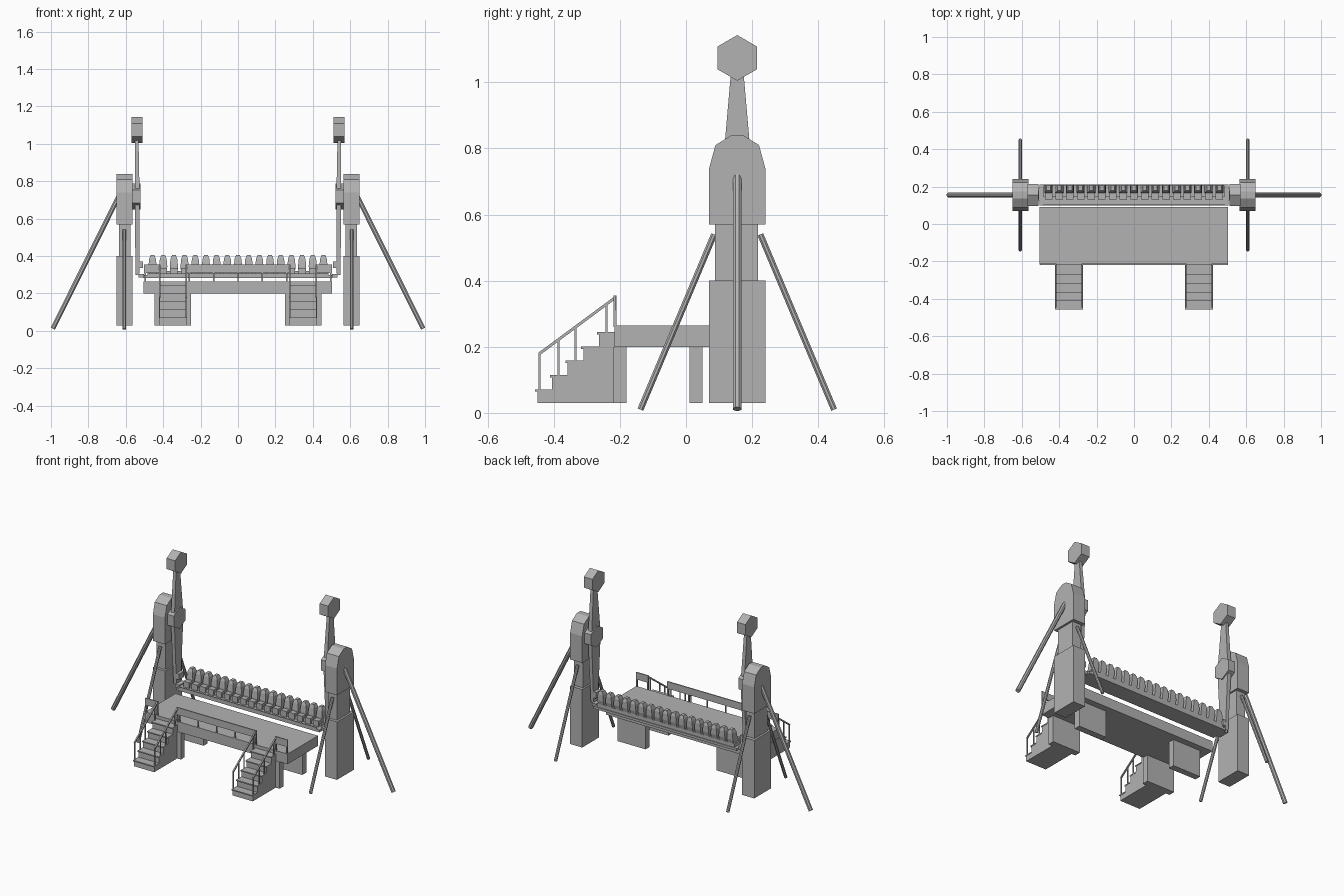
import bpy, bmesh, math
from mathutils import Vector

if "Cube" in bpy.data.objects:
    bpy.data.objects.remove(bpy.data.objects["Cube"])

grey = bpy.data.materials.new("plain_grey")
grey.use_nodes = True
COLOUR = (0.45, 0.45, 0.45, 1)
grey.diffuse_color = COLOUR
grey.node_tree.nodes["Principled BSDF"].inputs["Base Color"].default_value = COLOUR

MID = 0.155  # depth of the swing plane


def finish(name, bm):
    bmesh.ops.recalc_face_normals(bm, faces=bm.faces)
    mesh = bpy.data.meshes.new(name)
    bm.to_mesh(mesh)
    bm.free()
    mesh.materials.append(grey)
    ob = bpy.data.objects.new(name, mesh)
    bpy.context.collection.objects.link(ob)
    return ob


def loft(bm, rings):
    """Skin a list of equal-length point rings and cap both ends."""
    rows = [[bm.verts.new(p) for p in ring] for ring in rings]
    n = len(rows[0])
    for a, b in zip(rows, rows[1:]):
        for i in range(n):
            j = (i + 1) % n
            bm.faces.new((a[i], a[j], b[j], b[i]))
    bm.faces.new(rows[0][::-1])
    bm.faces.new(rows[-1])


def rect(x0, x1, y0, y1, z):
    return [(x0, y0, z), (x1, y0, z), (x1, y1, z), (x0, y1, z)]


def add_box(bm, x0, x1, y0, y1, z0, z1):
    loft(bm, [rect(x0, x1, y0, y1, z0), rect(x0, x1, y0, y1, z1)])


def add_prism(bm, profile, x0, x1):
    """Extrude a (y, z) profile along x."""
    loft(bm, [[(x, y, z) for y, z in profile] for x in (x0, x1)])


def add_rod(bm, a, b, r, sides=8):
    a, b = Vector(a), Vector(b)
    q = (b - a).to_track_quat('Z', 'Y')
    ring = [q @ Vector((r * math.cos(t), r * math.sin(t), 0))
            for t in (math.tau * (i + 0.5) / sides for i in range(sides))]
    loft(bm, [[a + p for p in ring], [b + p for p in ring]])


def box(name, *dims):
    bm = bmesh.new()
    add_box(bm, *dims)
    return finish(name, bm)


def prism(name, profile, x0, x1):
    bm = bmesh.new()
    add_prism(bm, profile, x0, x1)
    return finish(name, bm)


def hexagon(z, r):
    return [(MID + r * math.sin(i * math.pi / 3), z + r * math.cos(i * math.pi / 3))
            for i in range(6)]


def mirrored(ob):
    """Copy a part across the x = 0 plane."""
    bm = bmesh.new()
    bm.from_mesh(ob.data)
    for v in bm.verts:
        v.co.x *= -1
    finish(ob.name.replace("left", "right"), bm)


pair = []

# Towers
pair.append(box("left_tower_base", 0.565, 0.65, 0.07, 0.24, 0.03, 0.40))
pair.append(box("left_tower_neck", 0.575, 0.637, 0.088, 0.218, 0.40, 0.57))
half = [(0.085, 0.57), (0.085, 0.74), (0.066, 0.81), (0.018, 0.84)]
head = [(MID + y, z) for y, z in half] + [(MID - y, z) for y, z in half[::-1]]
pair.append(prism("left_tower_head", head, 0.565, 0.65))

# Tower struts
bm = bmesh.new()
add_rod(bm, (0.64, MID, 0.715), (0.99, MID, 0.012), 0.014)
for s in (-1, 1):
    add_rod(bm, (0.608, MID + s * 0.07, 0.54), (0.608, MID + s * 0.293, 0.01), 0.010)
pair.append(finish("left_tower_struts", bm))

# Swing arms with counterweight and hub
bm = bmesh.new()
loft(bm, [rect(0.528, 0.548, MID - 0.022, MID + 0.022, 0.30),
          rect(0.526, 0.552, MID - 0.046, MID + 0.046, 0.72),
          rect(0.532, 0.552, MID - 0.019, MID + 0.019, 1.03)])
pair.append(finish("left_swing_arm", bm))
pair.append(prism("left_counterweight", hexagon(1.074, 0.069), 0.51, 0.57))
pair.append(prism("left_arm_hub", hexagon(0.718, 0.069), 0.52, 0.568))
pair.append(box("left_gondola_bracket", 0.502, 0.532, 0.125, 0.19, 0.285, 0.305))
pair.append(box("left_arm_clamp", 0.508, 0.53, 0.13, 0.18, 0.335, 0.372))

# Stairs with nosed treads
steps = [(-0.45, 0.07), (-0.405, 0.113), (-0.358, 0.157), (-0.31, 0.20), (-0.263, 0.243)]
outline = [(-0.18, 0.03), (-0.45, 0.03)]
bm = bmesh.new()
for i, (y, z) in enumerate(steps):
    y_next = steps[i + 1][0] if i < 4 else -0.213
    outline += [(y, z), (y_next, z)]
    add_box(bm, 0.274, 0.422, y - 0.007, y_next, z - 0.006, z + 0.001)
outline += [(-0.213, 0.20), (-0.18, 0.20)]
add_prism(bm, outline, 0.276, 0.42)
pair.append(finish("left_stairs", bm))

# Stair handrails
bm = bmesh.new()
for x in (0.277, 0.419):
    add_rod(bm, (x, -0.445, 0.178), (x, -0.215, 0.348), 0.006, 4)
    for y, z in ((-0.443, 0.07), (-0.386, 0.113), (-0.335, 0.157), (-0.24, 0.243)):
        top = 0.178 + (y + 0.445) * 0.74
        add_box(bm, x - 0.003, x + 0.003, y - 0.003, y + 0.003, z, top)
    add_box(bm, x - 0.004, x + 0.004, -0.219, -0.211, 0.26, 0.355)
pair.append(finish("left_stair_handrails", bm))

# Platform supports
pair.append(box("left_front_support", 0.25, 0.447, -0.22, -0.18, 0.03, 0.20))
pair.append(box("left_back_support", 0.25, 0.447, 0.01, 0.05, 0.03, 0.20))

# Short end railing panel
bm = bmesh.new()
add_box(bm, 0.422, 0.502, -0.219, -0.212, 0.31, 0.355)
add_box(bm, 0.492, 0.500, -0.219, -0.211, 0.26, 0.31)
pair.append(finish("left_railing_panel", bm))

for ob in pair:
    mirrored(ob)

# Boarding platform and long railing panel
box("platform_deck", -0.504, 0.502, -0.217, 0.09, 0.20, 0.265)
bm = bmesh.new()
add_box(bm, -0.274, 0.274, -0.219, -0.212, 0.31, 0.355)
for i in range(5):
    x = -0.26 + 0.13 * i
    add_box(bm, x - 0.004, x + 0.004, -0.218, -0.212, 0.26, 0.31)
finish("middle_railing_panel", bm)

# Gondola floor, bench and front lip
box("gondola_floor", -0.505, 0.505, 0.10, 0.21, 0.283, 0.298)
box("gondola_bench", -0.485, 0.485, 0.145, 0.205, 0.298, 0.32)
box("gondola_front_lip", -0.485, 0.485, 0.10, 0.106, 0.298, 0.308)

# Seats: tapered shell back, cushion and leg rest
bm = bmesh.new()
COUNT = 17
for i in range(COUNT):
    x = -0.457 + 0.914 * i / (COUNT - 1)
    loft(bm, [rect(x - w, x + w, y0, y1, z) for w, y0, y1, z in (
        (0.018, 0.165, 0.20, 0.30), (0.022, 0.165, 0.211, 0.345),
        (0.018, 0.170, 0.211, 0.385), (0.010, 0.178, 0.205, 0.405))])
    add_box(bm, x - 0.02, x + 0.02, 0.135, 0.17, 0.315, 0.335)
    add_box(bm, x - 0.02, x + 0.02, 0.132, 0.14, 0.298, 0.335)
finish("gondola_seats", bm)
